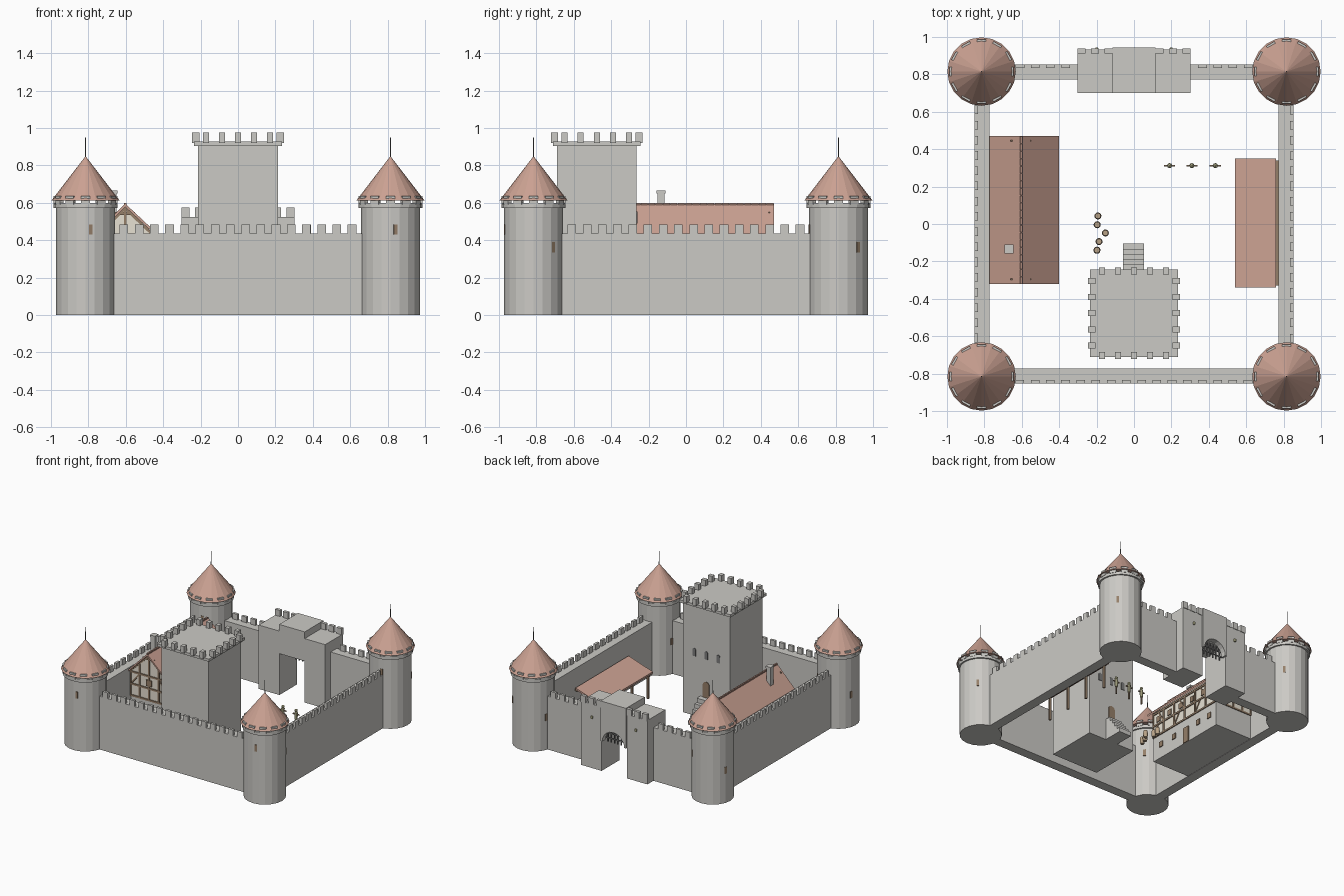
import bpy, bmesh
from math import sin, cos, pi, radians
from mathutils import Matrix, Vector

if "Cube" in bpy.data.objects:
    bpy.data.objects.remove(bpy.data.objects["Cube"])

MATS = {}
COL = dict(stone=(.60, .59, .56), roof=(.60, .36, .29), tile=(.40, .24, .19), wood=(.30, .21, .14),
           cream=(.80, .75, .65), barrel=(.48, .36, .24), straw=(.62, .60, .36), dark=(.2, .2, .2))

def finish(name, bm, col):
    bmesh.ops.recalc_face_normals(bm, faces=bm.faces)
    me = bpy.data.meshes.new(name)
    bm.to_mesh(me)
    bm.free()
    if col not in MATS:
        MATS[col] = bpy.data.materials.new(col)
        MATS[col].diffuse_color = (*COL[col], 1)
    me.materials.append(MATS[col])
    ob = bpy.data.objects.new(name, me)
    bpy.context.collection.objects.link(ob)
    return ob

def add_box(bm, x0, x1, y0, y1, z0, z1, m=Matrix()):
    t = Matrix.Translation(((x0+x1)/2, (y0+y1)/2, (z0+z1)/2)) @ Matrix.Diagonal((x1-x0, y1-y0, z1-z0, 1))
    bmesh.ops.create_cube(bm, size=1, matrix=m @ t)

def boxes(name, items, col='stone', m=Matrix()):
    bm = bmesh.new()
    for b in items:
        add_box(bm, *b, m=m)
    return finish(name, bm, col)

def add_cone(bm, x, y, z0, z1, r0, r1, n=20):
    bmesh.ops.create_cone(bm, cap_ends=True, segments=n, radius1=r0, radius2=r1, depth=z1-z0,
                          matrix=Matrix.Translation((x, y, (z0+z1)/2)))

def add_beam(bm, p, q, w):
    p, q = Vector(p), Vector(q)
    d = q - p
    m = Matrix.Translation((p+q)/2) @ d.to_track_quat('Z', 'Y').to_matrix().to_4x4()
    bmesh.ops.create_cube(bm, size=1, matrix=m @ Matrix.Diagonal((w, w, d.length, 1)))

def prism(name, pts, depth, m, col='stone'):
    # profile in local x/z, extruded along local y, then placed by m
    bm = bmesh.new()
    f = bm.faces.new([bm.verts.new((a, 0, b)) for a, b in pts])
    g = bmesh.ops.extrude_face_region(bm, geom=[f])['geom']
    bmesh.ops.translate(bm, verts=[v for v in g if isinstance(v, bmesh.types.BMVert)], vec=(0, depth, 0))
    bm.transform(m)
    return finish(name, bm, col)

def arch_pts(w, h, n=8):
    r = w/2
    return [(-r, 0), (r, 0)] + [(r*cos(pi*i/n), h-r+r*sin(pi*i/n)) for i in range(n+1)]

# Corner towers: drum, collar, merlons, conical roof, spire, arrow slits
for sx in (-1, 1):
    for sy in (-1, 1):
        cx, cy = .815*sx, .815*sy
        bm = bmesh.new()
        add_cone(bm, cx, cy, 0, .58, .158, .158)
        add_cone(bm, cx, cy, .572, .598, .171, .171)
        finish('tower_body', bm, 'stone')
        bm = bmesh.new()
        add_cone(bm, cx, cy, .612, .85, .183, 0)
        finish('tower_roof', bm, 'roof')
        bm = bmesh.new()
        add_cone(bm, cx, cy, .84, .95, .003, .002, 6)
        finish('tower_spire', bm, 'dark')
        bm, bs = bmesh.new(), bmesh.new()
        for i in range(12):
            m = Matrix.Translation((cx, cy, 0)) @ Matrix.Rotation(2*pi*i/12, 4, 'Z')
            add_box(bm, .152, .172, -.025, .025, .59, .638, m)
        for a, z in ((-80, .43), (42, .335), (162, .24)):
            m = Matrix.Translation((cx, cy, 0)) @ Matrix.Rotation(radians(a), 4, 'Z')
            add_box(bs, .14, .16, -.01, .01, z, z+.055, m)
        finish('tower_merlons', bm, 'stone')
        finish('arrow_slits', bs, 'wood')

# Curtain walls with merlons on the outer edge; the back one is hidden behind the gatehouse
for k in range(4):
    m = Matrix.Rotation(k*pi/2, 4, 'Z')
    spans = [(-.70, -.25), (.25, .70)] if k == 2 else [(-.70, .70)]
    boxes('curtain_wall', [(a, b, -.853, -.772, 0, .437) for a, b in spans], m=m)
    mer = [-.61+i*.0813 for i in range(16)]
    boxes('wall_merlons', [(x-.023, x+.023, -.853, -.833, .43, .484) for x in mer
                           if k != 2 or abs(x) > .31], m=m)

# Gatehouse: two flanking towers, centre block over a passage, portcullis
boxes('gate_towers', [(s*.208-.094, s*.208+.094, .70, .932, 0, .525) for s in (-1, 1)])
boxes('gate_merlons', [(s*x-.022, s*x+.022, .912, .937, .52, .575)
                       for s in (-1, 1) for x in (.28, .208, .137)])
boxes('gate_centre', [(-.116, .116, .70, .90, .34, .58)])
n = 10
arch = [(-.116, .25), (-.116, .58), (.116, .58), (.116, .25)] + \
       [(.1*cos(pi*i/n), .25+.1*sin(pi*i/n)) for i in range(n+1)]
prism('gate_arch', arch, .045, Matrix.Translation((0, .90, 0)))
boxes('portcullis', [(x*.03-.004, x*.03+.004, .88, .888, .23, .35) for x in range(-3, 4)] +
      [(-.113, .113, .88, .888, z, z+.008) for z in (.26, .30)], 'dark')
boxes('gate_lanterns', [(s*.2-.007, s*.2+.007, .93, .945, .41, .43) for s in (-1, 1)], 'straw')

# Keep: block, overhanging top, merlons, door, windows, stairs
KY = -.477
boxes('keep_body', [(-.213, .213, KY-.213, KY+.213, 0, .91)])
boxes('keep_top', [(-.234, .234, KY-.234, KY+.234, .905, .927)])
bm = bmesh.new()
for k in range(4):
    m = Matrix.Translation((0, KY, 0)) @ Matrix.Rotation(k*pi/2, 4, 'Z')
    for i in range(-2, 3):
        add_box(bm, i*.086-.016, i*.086+.016, -.245, -.207, .92, .975, m)
finish('keep_merlons', bm, 'stone')
prism('keep_door', arch_pts(.06, .13), .012, Matrix.Translation((0, KY+.207, .175)), 'wood')
for x in (-.11, 0, .11):
    prism('keep_window', arch_pts(.03, .065), .01, Matrix.Translation((x, KY+.207, .49)), 'dark')
boxes('keep_stairs', [(-.058, .054, KY+.21, -.105-.028*i, .035*i, .035*(i+1)) for i in range(5)])

# Hall: stone ground floor, plaster upper floor with gables, timber frame
X0, X1, Y0, Y1, RX, RZ = -.77, -.435, -.29, .44, -.603, .58
boxes('hall_base', [(X0, X1, Y0, Y1, 0, .2)])
prism('hall_upper', [(X0, .2), (X1, .2), (X1, .415), (RX, RZ), (X0, .415)], Y1-Y0,
      Matrix.Translation((0, Y0, 0)), 'cream')
bm = bmesh.new()
for z in (.205, .30, .40):
    add_beam(bm, (X1, Y0, z), (X1, Y1, z), .014)
for i in range(7):
    y = Y0+(Y1-Y0)*i/6
    add_beam(bm, (X1, y, .2), (X1, y, .41), .014)
    if i in (0, 2, 4):
        add_beam(bm, (X1, y, .21), (X1, y+.06, .30), .011)
        add_beam(bm, (X1, y+.12, .30), (X1, y+.06, .40), .011)
for y in (Y0, Y1):
    for z in (.205, .30, .40):
        add_beam(bm, (X0, y, z), (X1, y, z), .014)
    for x, t in ((X0, .41), (-.69, .48), (RX, RZ), (-.515, .48), (X1, .41)):
        add_beam(bm, (x, y, .2), (x, y, t), .014)
    for x in (X0, X1):
        add_beam(bm, (x, y, .41), (RX, y, RZ-.01), .014)
        add_beam(bm, (x, y, .30), ((x+RX)/2, y, .40), .011)
finish('hall_timbers', bm, 'wood')
boxes('hall_openings', [(X1-.005, X1+.007, y-.02, y+.02, z, z+.045)
                        for z, ys in ((.32, (-.23, -.1, .03, .16, .29)), (.09, (-.2, -.05, .23, .36)))
                        for y in ys] + [(X1-.005, X1+.008, .06, .12, 0, .13)] +
      [(RX-.025, RX+.025, y-.009, y+.009, .32, .37) for y in (Y0, Y1)], 'wood')

# Hall roof, ridge, end collars and chimney
e0, e1, ez = -.79, -.40, .39
prism('hall_roof', [(e0, ez), (RX, .578), (e1, ez), (e1, ez+.016), (RX, .596), (e0, ez+.016)], .79,
      Matrix.Translation((0, -.32, 0)), 'roof')
bm = bmesh.new()
for i in range(20):
    y = -.32+.79*i/20
    add_beam(bm, (RX, y, .594), (RX, y+.036, .594), .013)
finish('hall_ridge', bm, 'tile')
boxes('hall_collars', [(-.66, -.55, y-.004, y+.004, .535, .55) for y in (-.295, .445)], 'wood')
boxes('chimney', [(-.687, -.65, -.152, -.115, .48, .65), (-.692, -.645, -.157, -.11, .65, .667)])

# Lean-to shed: sloping roof, posts, top beam
prism('shed_roof', [(.54, .20), (.76, .272), (.76, .287), (.54, .215)], .69,
      Matrix.Translation((0, -.34, 0)), 'roof')
boxes('shed_posts', [(.555, .571, y-.008, y+.008, 0, .21) for y in (-.31, -.1, .11, .32)] +
      [(.555, .571, -.33, .34, .192, .207), (.745, .78, -.33, .34, .255, .272)], 'wood')

# Barrels
bm = bmesh.new()
for x, y in ((-.193, .043), (-.197, -.004), (-.153, -.048), (-.187, -.094), (-.198, -.14)):
    add_cone(bm, x, y, 0, .028, .015, .019, 12)
    add_cone(bm, x, y, .028, .056, .019, .015, 12)
finish('barrels', bm, 'barrel')

# Training dummies: post, crossbar, straw body and head
for x in (.19, .31, .435):
    boxes('dummy_post', [(x-.005, x+.005, .307, .317, 0, .12),
                         (x-.03, x+.03, .308, .316, .10, .108)], 'wood')
    bm = bmesh.new()
    add_cone(bm, x, .312, .06, .12, .011, .014, 8)
    bmesh.ops.create_icosphere(bm, subdivisions=1, radius=.014, matrix=Matrix.Translation((x, .312, .135)))
    finish('dummy_straw', bm, 'straw')

for m in bpy.data.materials:
    if m.users and not m.is_grease_pencil:
        m.use_nodes = True
        m.node_tree.nodes["Principled BSDF"].inputs["Base Color"].default_value = m.diffuse_color
